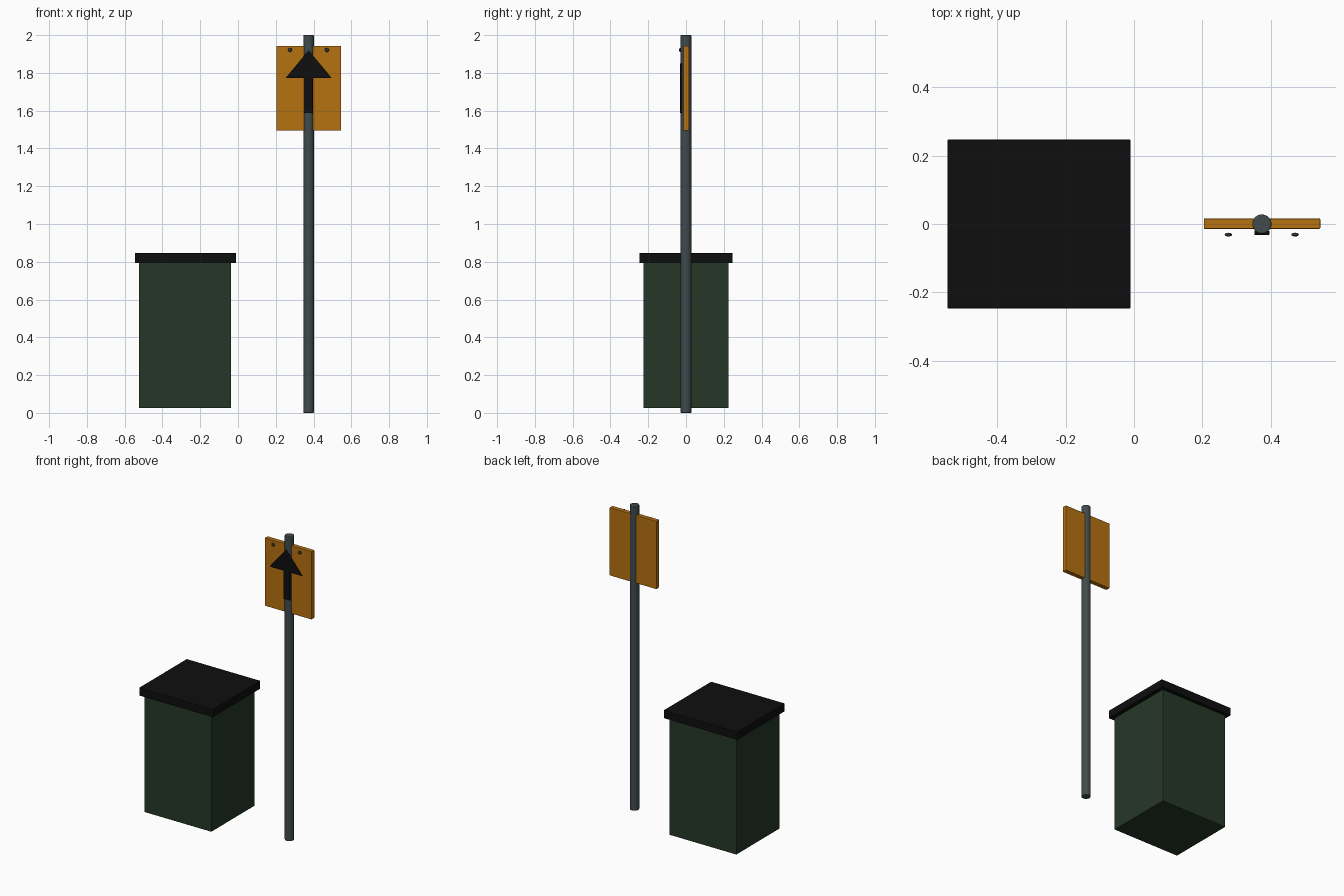
import bpy, bmesh, math

if "Cube" in bpy.data.objects:
    bpy.data.objects.remove(bpy.data.objects["Cube"])


def material(name, rgb):
    m = bpy.data.materials.new(name)
    m.diffuse_color = (*rgb, 1)
    m.use_nodes = True
    m.node_tree.nodes["Principled BSDF"].inputs["Base Color"].default_value = m.diffuse_color
    return m


GREEN = material("dark green", (0.019, 0.039, 0.020))
BLACK = material("black", (0.0045, 0.0045, 0.0045))
STEEL = material("grey steel", (0.052, 0.070, 0.073))
ORANGE = material("amber", (0.47, 0.165, 0.005))
BOLT = material("dark bolt grey", (0.03, 0.035, 0.037))


def finish(name, mat, bevel=0):
    ob = bpy.context.object
    ob.name = name
    ob.data.materials.append(mat)
    if bevel:
        b = ob.modifiers.new("soft edges", "BEVEL")
        b.width, b.segments, b.limit_method = bevel, 2, "ANGLE"
    return ob


def box(name, lo, hi, mat, bevel):
    centre = [(a + b) / 2 for a, b in zip(lo, hi)]
    bpy.ops.mesh.primitive_cube_add(size=1, location=centre)
    bpy.context.object.scale = [b - a for a, b in zip(lo, hi)]
    bpy.ops.object.transform_apply(location=False, rotation=False, scale=True)
    return finish(name, mat, bevel)


# Bin with overhanging lid
box("bin_body", (-0.524, -0.225, 0.025), (-0.036, 0.225, 0.80), GREEN, 0.003)
box("bin_lid", (-0.546, -0.247, 0.793), (-0.010, 0.247, 0.846), BLACK, 0.003)

# Pole running through the sign plate
PX = 0.374
bpy.ops.mesh.primitive_cylinder_add(vertices=32, radius=0.028, depth=2, location=(PX, 0, 1))
finish("sign_pole", STEEL, 0.003)
bpy.ops.object.shade_smooth_by_angle(angle=math.radians(30))
box("sign_plate", (0.204, -0.014, 1.495), (0.545, 0.016, 1.942), ORANGE, 0.003)

# Arrow: raised shaft and flat triangular head
box("arrow_shaft", (PX - 0.022, -0.032, 1.587), (PX + 0.022, -0.020, 1.85), BLACK, 0.002)
mesh = bpy.data.meshes.new("arrow_head")
bm = bmesh.new()
bm.faces.new([bm.verts.new(p) for p in
              ((PX - 0.122, -0.0325, 1.773), (PX + 0.122, -0.0325, 1.773), (PX, -0.0325, 1.92))])
bm.to_mesh(mesh)
bm.free()
mesh.materials.append(BLACK)
bpy.context.collection.objects.link(bpy.data.objects.new("arrow_head", mesh))

# Domed bolts in the upper corners
for side, x in (("left", PX - 0.098), ("right", PX + 0.097)):
    bpy.ops.mesh.primitive_uv_sphere_add(segments=16, ring_count=8, radius=0.011,
                                         location=(x, -0.031, 1.922))
    bpy.context.object.scale.y = 0.5
    finish("bolt_" + side, BOLT)
    bpy.ops.object.shade_smooth_by_angle(angle=math.radians(40))
